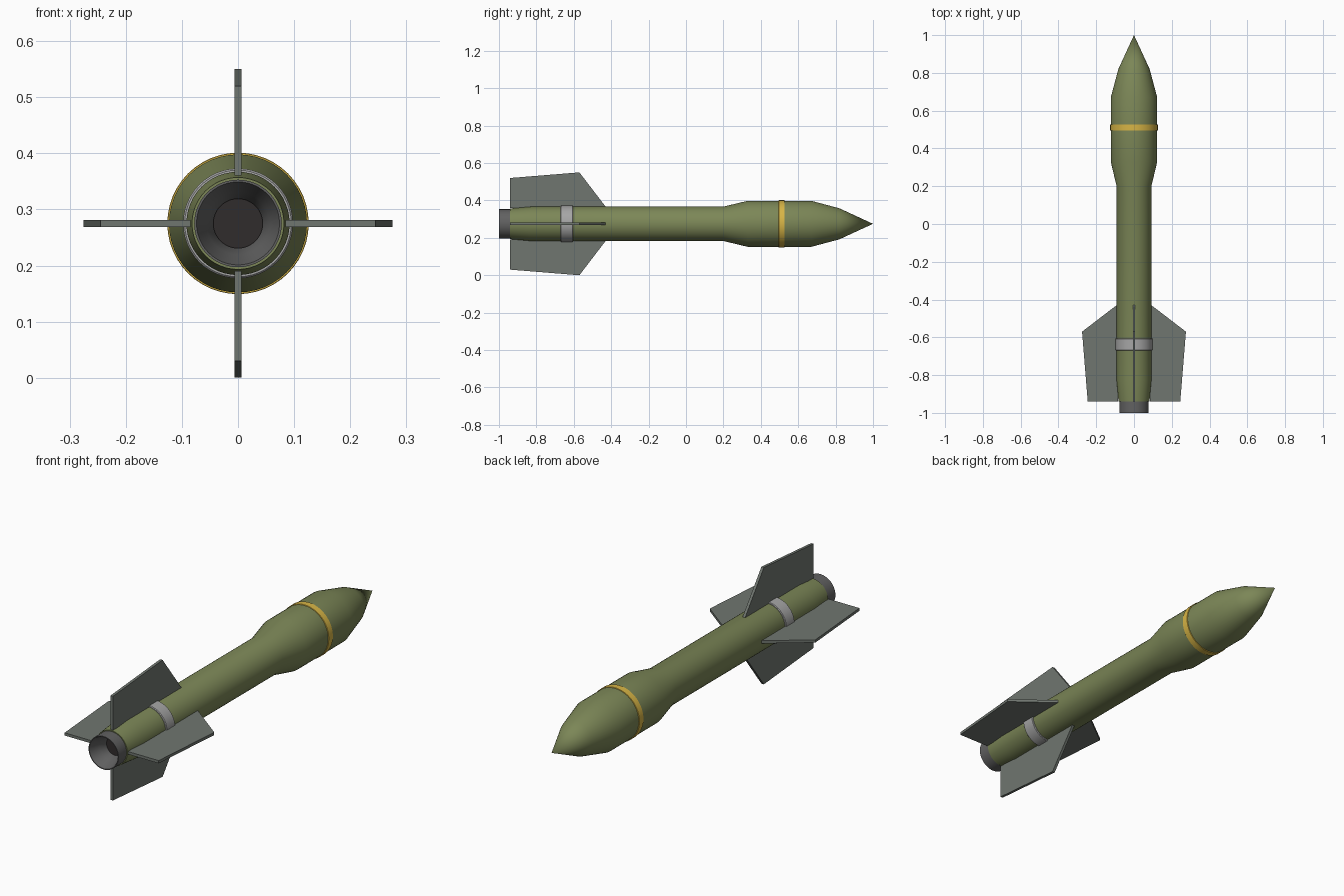
import bpy
import bmesh
import math
from mathutils import Matrix

AXIS_Z = 0.275

if "Cube" in bpy.data.objects:
    bpy.data.objects.remove(bpy.data.objects["Cube"], do_unlink=True)


def material(name, rgb, metallic=0.0):
    mat = bpy.data.materials.new(name)
    mat.use_nodes = True
    mat.diffuse_color = (*rgb, 1)
    shader = mat.node_tree.nodes["Principled BSDF"]
    shader.inputs["Base Color"].default_value = (*rgb, 1)
    shader.inputs["Metallic"].default_value = metallic
    shader.inputs["Roughness"].default_value = 0.5
    return mat


def finish(name, bm, mat):
    bmesh.ops.recalc_face_normals(bm, faces=bm.faces)
    mesh = bpy.data.meshes.new(name)
    bm.to_mesh(mesh)
    bm.free()
    mesh.materials.append(mat)
    obj = bpy.data.objects.new(name, mesh)
    obj.location.z = AXIS_Z
    bpy.context.collection.objects.link(obj)
    return obj


def lathe(name, profile, mat, closed=False, steps=48):
    """Revolve (y, radius) points about the long axis."""
    bm = bmesh.new()
    verts = [bm.verts.new((r, y, 0)) for y, r in profile]
    edges = [bm.edges.new(pair) for pair in zip(verts, verts[1:])]
    if closed:
        edges.append(bm.edges.new((verts[-1], verts[0])))
    bmesh.ops.spin(bm, geom=verts + edges, cent=(0, 0, 0), axis=(0, 1, 0),
                   angle=math.tau, steps=steps)
    bmesh.ops.remove_doubles(bm, verts=bm.verts, dist=1e-5)
    obj = finish(name, bm, mat)
    bpy.ops.object.select_all(action="DESELECT")
    obj.select_set(True)
    bpy.context.view_layer.objects.active = obj
    bpy.ops.object.shade_smooth_by_angle(angle=math.radians(30))
    return obj


def band(name, y0, y1, inner, outer, mat, chamfer=0.003):
    return lathe(name, [(y0, inner), (y0, outer - chamfer), (y0 + chamfer, outer),
                        (y1 - chamfer, outer), (y1, outer - chamfer), (y1, inner)],
                 mat, closed=True)


def fin(name, outline, thickness, turn, mat):
    """Flat plate drawn as (radius, y), turned about the long axis."""
    bm = bmesh.new()
    face = bm.faces.new([bm.verts.new((r, y, -thickness / 2)) for r, y in outline])
    side = bmesh.ops.extrude_face_region(bm, geom=[face])["geom"]
    top = [g for g in side if isinstance(g, bmesh.types.BMVert)]
    bmesh.ops.translate(bm, verts=top, vec=(0, 0, thickness))
    bmesh.ops.rotate(bm, verts=bm.verts, matrix=Matrix.Rotation(turn, 3, "Y"))
    return finish(name, bm, mat)


olive = material("olive_paint", (0.20, 0.24, 0.095))
yellow = material("yellow_paint", (0.68, 0.46, 0.06))
fin_grey = material("fin_grey", (0.16, 0.18, 0.16))
steel = material("steel", (0.38, 0.38, 0.38))
dark_steel = material("dark_steel", (0.12, 0.12, 0.12))
soot = material("soot", (0.03, 0.025, 0.025))

# Tube, bulged warhead and pointed nose in one shell
lathe("body", [(-0.94, 0.06), (-0.94, 0.082), (-0.83, 0.092), (0.2, 0.092),
               (0.33, 0.123), (0.67, 0.123), (0.82, 0.083), (1.0, 0)], olive)

# Hollow exhaust nozzle and its dark throat
lathe("nozzle", [(-0.93, 0.078), (-1.0, 0.078), (-1.0, 0.074),
                 (-0.95, 0.056), (-0.92, 0.044), (-0.9, 0.044), (-0.9, 0.078)],
      dark_steel, closed=True)
lathe("nozzle_throat", [(-0.915, 0), (-0.915, 0.045)], soot)

# Painted marker ring and fin clamp
band("marker_ring", 0.495, 0.527, 0.118, 0.126, yellow, chamfer=0.001)
band("fin_clamp", -0.67, -0.605, 0.088, 0.098, steel)

# Four swept fins
outline = [(0.085, -0.94), (0.245, -0.94), (0.275, -0.57), (0.092, -0.43), (0.085, -0.43)]
for i, side in enumerate(("left", "bottom", "right", "top")):
    fin(side + "_fin", outline, 0.013, i * math.pi / 2, fin_grey)
